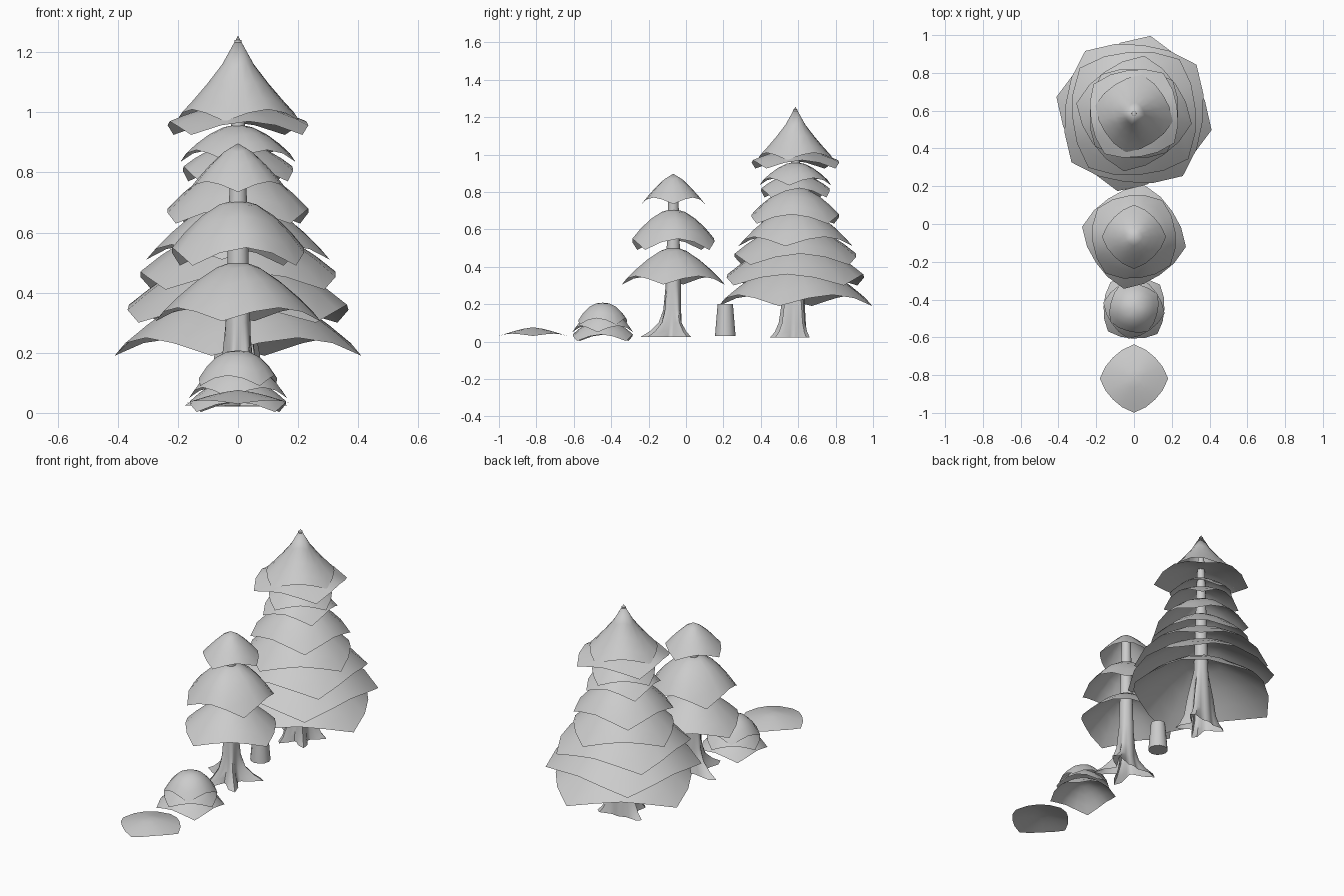
import bpy, bmesh
from math import sin, cos, pi, radians, exp

if "Cube" in bpy.data.objects:
    bpy.data.objects.remove(bpy.data.objects["Cube"])


def loft(name, rings, y, cap_low=False, cap_high=False, tip=None, angle=50):
    """Skin a stack of closed rings; optionally close to a tip point or cap the ends."""
    bm = bmesh.new()
    loops = [[bm.verts.new(p) for p in ring] for ring in rings]
    n = len(loops[0])
    for a, b in zip(loops, loops[1:]):
        for i in range(n):
            j = (i + 1) % n
            bm.faces.new((a[i], a[j], b[j], b[i]))
    if tip:
        t = bm.verts.new(tip)
        for i in range(n):
            bm.faces.new((loops[-1][i], loops[-1][(i + 1) % n], t))
    if cap_low:
        bm.faces.new(loops[0][::-1])
    if cap_high:
        bm.faces.new(loops[-1])
    me = bpy.data.meshes.new(name)
    bm.to_mesh(me)
    bm.free()
    ob = bpy.data.objects.new(name, me)
    ob.location.y = y
    bpy.context.collection.objects.link(ob)
    bpy.context.view_layer.objects.active = ob
    bpy.ops.object.select_all(action='DESELECT')
    ob.select_set(True)
    bpy.ops.object.shade_smooth_by_angle(angle=radians(angle))
    return ob


def canopy(name, y, radius, rim, apex, rot, power=1.5, lift=0.05, inset=0.13):
    """Open leaf shell: rounded square skirt with four drooping corners."""
    n, rings = 16, []
    for t in (1, 0.8, 0.55, 0.28):
        ring = []
        for i in range(n):
            phi = 2 * pi * i / n
            s = abs(sin(2 * phi))
            r = radius * (1 - inset * s) * t
            z = apex - (apex - rim - lift * s) * t ** power
            a = phi + radians(rot)
            ring.append((r * cos(a), r * sin(a), z))
        rings.append(ring)
    loft(name, rings, y, tip=(0, 0, apex))


def trunk(name, y, profile, roots, base=0.02):
    """Trunk with root lobes; profile rows are (z, radius, root reach)."""
    n, rings = 30, []
    for z, r, reach in profile:
        ring = []
        for i in range(n):
            a = 2 * pi * i / n
            lobe = 0
            for deg in roots:
                d = (a - radians(deg) + pi) % (2 * pi) - pi
                lobe = max(lobe, exp(-(d / 0.3) ** 2))
            rr = r + reach * lobe
            ring.append((rr * cos(a), rr * sin(a), z))
        rings.append(ring)
    loft(name, rings, y, cap_high=True)


# Large fir
BIG = 0.585
big_tiers = [  # radius, rim, apex, rotation, power, lift
    (0.42, 0.19, 0.45, -12, 1.5, 0.06),
    (0.42, 0.30, 0.56, 38, 1.5, 0.06),
    (0.375, 0.41, 0.64, -40, 1.6, 0.06),
    (0.31, 0.51, 0.73, -10, 1.6, 0.05),
    (0.27, 0.63, 0.83, 40, 1.7, 0.05),
    (0.21, 0.77, 0.90, -38, 1.8, 0.05),
    (0.195, 0.835, 0.96, -10, 1.8, 0.04),
    (0.265, 0.925, 1.03, -36, 1.7, 0.045),
    (0.21, 0.97, 1.255, -12, 0.78, 0.04),
]
for k, (r, rim, apex, rot, p, lift) in enumerate(big_tiers):
    canopy(f"large_tree_canopy_{k + 1}", BIG, r, rim, apex, rot, p, lift)
trunk("large_tree_trunk", BIG,
      [(0.022, 0.062, 0.085), (0.05, 0.06, 0.06), (0.1, 0.056, 0.04), (0.2, 0.05, 0.03),
       (0.38, 0.04, 0), (0.9, 0.026, 0), (1.24, 0.012, 0)], (28, -48, -112, 165))

# Small tree
SMALL = -0.068
canopy("small_tree_canopy_1", SMALL, 0.28, 0.305, 0.51, -11, 1.5, 0.045)
canopy("small_tree_canopy_2", SMALL, 0.245, 0.49, 0.71, -38, 1.8, 0.06, 0.1)
canopy("small_tree_canopy_3", SMALL, 0.17, 0.735, 0.897, 0, 1.35, 0.035)
trunk("small_tree_trunk", SMALL,
      [(0.025, 0.06, 0.125), (0.055, 0.053, 0.08), (0.1, 0.045, 0.038), (0.17, 0.042, 0.014),
       (0.3, 0.041, 0), (0.55, 0.034, 0), (0.87, 0.025, 0)], (28, -50, -110, 165))

# Stump between the trees
N = 12
loft("stump", [[(r * cos(2 * pi * i / N), r * sin(2 * pi * i / N), z) for i in range(N)]
               for z, r in ((0.03, 0.055), (0.2, 0.041))],
     0.21, cap_low=True, cap_high=True)

# Layered bush
BUSH = -0.445
canopy("bush_layer_1", BUSH, 0.185, 0.003, 0.12, 42, 1.9, 0.035)
canopy("bush_layer_2", BUSH, 0.165, 0.05, 0.17, -10, 2.2, 0.035)
canopy("bush_layer_3", BUSH, 0.145, 0.09, 0.208, 30, 2.4, 0.035)

# Low leaf mound
canopy("leaf_mound", -0.818, 0.181, 0.03, 0.076, 0, 1.4, 0.012)
